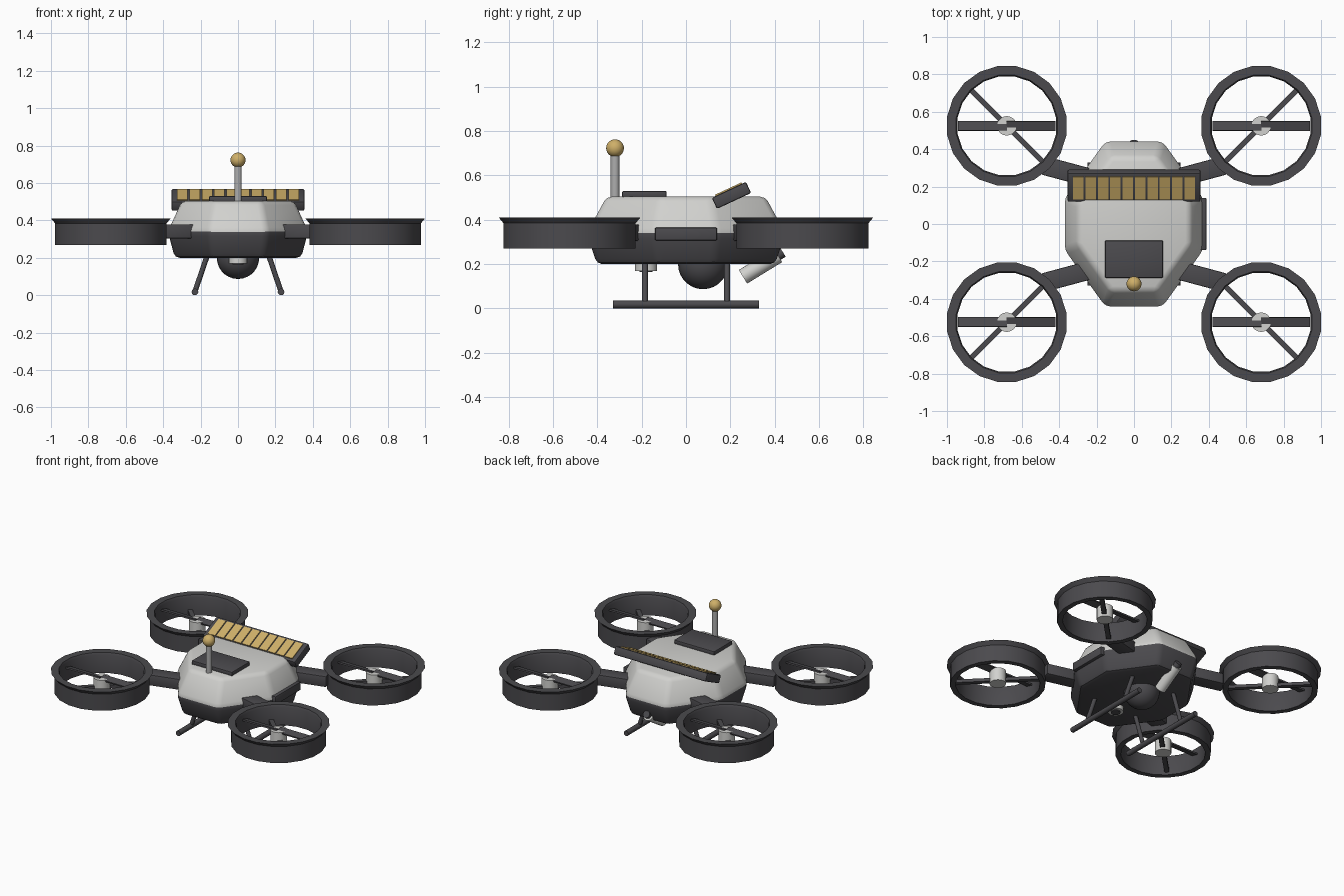
import bpy, bmesh, math
from mathutils import Vector, Matrix

if "Cube" in bpy.data.objects:
    bpy.data.objects.remove(bpy.data.objects["Cube"], do_unlink=True)


def material(name, colour):
    m = bpy.data.materials.new(name)
    m.use_nodes = True
    m.diffuse_color = (*colour, 1)
    m.node_tree.nodes["Principled BSDF"].inputs["Base Color"].default_value = (*colour, 1)
    return m


DARK = material("dark grey", (0.07, 0.068, 0.075))
LIGHT = material("light grey", (0.64, 0.64, 0.62))
METAL = material("metal grey", (0.42, 0.42, 0.42))
GOLD = material("gold", (0.62, 0.43, 0.14))


def finish(name, bm, *mats):
    """Turn a bmesh into a named, shaded object."""
    bmesh.ops.recalc_face_normals(bm, faces=bm.faces)
    mesh = bpy.data.meshes.new(name)
    bm.to_mesh(mesh)
    bm.free()
    obj = bpy.data.objects.new(name, mesh)
    bpy.context.collection.objects.link(obj)
    for m in mats:
        mesh.materials.append(m)
    bpy.ops.object.select_all(action="DESELECT")
    obj.select_set(True)
    bpy.context.view_layer.objects.active = obj
    bpy.ops.object.shade_smooth_by_angle(angle=math.radians(32))
    return obj


def box(name, centre, size, mat, rot=None, bevel=0.006):
    bm = bmesh.new()
    bmesh.ops.create_cube(bm, size=1, matrix=Matrix.Diagonal((*size, 1)))
    if bevel:
        bmesh.ops.bevel(bm, geom=bm.edges[:], offset=bevel, segments=2, affect="EDGES", profile=0.5)
    bm.transform(Matrix.Translation(centre) @ (rot or Matrix()))
    return finish(name, bm, mat)


def rod(name, start, end, radius, mat, sides=16):
    a, b = Vector(start), Vector(end)
    rot = (b - a).to_track_quat("Z", "Y").to_matrix().to_4x4()
    bm = bmesh.new()
    bmesh.ops.create_cone(bm, cap_ends=True, segments=sides, radius1=radius, radius2=radius,
                          depth=(b - a).length, matrix=Matrix.Translation((a + b) / 2) @ rot)
    return finish(name, bm, mat)


def ball(name, centre, radius, mat):
    bm = bmesh.new()
    bmesh.ops.create_uvsphere(bm, u_segments=24, v_segments=14, radius=radius,
                              matrix=Matrix.Translation(centre))
    return finish(name, bm, mat)


def lathe(name, centre, profile, steps, mat):
    """Spin a closed profile of (radius, z) around the vertical axis."""
    bm = bmesh.new()
    rings = []
    for i in range(steps):
        a = (i + 0.5) * math.tau / steps
        rings.append([bm.verts.new((centre[0] + r * math.cos(a), centre[1] + r * math.sin(a), z))
                      for r, z in profile])
    n = len(profile)
    for i in range(steps):
        p, q = rings[i], rings[(i + 1) % steps]
        for j in range(n):
            k = (j + 1) % n
            bm.faces.new((p[j], q[j], q[k], p[k]))
    return finish(name, bm, mat)


# Hull: stacked octagons, light above the waist and dark below
def hull():
    quarter = [(0.375, 0.14), (0.155, 0.447)]
    outline = [(x, y) for x, y in quarter]
    outline += [(-x, y) for x, y in reversed(quarter)]
    outline += [(-x, -y) for x, y in outline]
    waist = 0.34
    bm = bmesh.new()
    rings = [[bm.verts.new((x * s, y * s, z)) for x, y in outline]
             for z, s in ((0.2, 0.9), (waist, 1), (0.505, 0.8))]
    for low, high in zip(rings, rings[1:]):
        for i in range(8):
            j = (i + 1) % 8
            bm.faces.new((low[i], low[j], high[j], high[i]))
    bm.faces.new(rings[0][::-1])
    bm.faces.new(rings[-1])
    bmesh.ops.bevel(bm, geom=bm.edges[:], offset=0.025, segments=2, affect="EDGES", profile=0.5)
    for f in bm.faces:
        f.material_index = 0 if f.calc_center_median().z > waist else 1
    finish("hull", bm, LIGHT, DARK)


hull()
box("top_hatch", (0, -0.188, 0.515), (0.31, 0.2, 0.03), DARK)
box("left_side_pod", (0.365, 0, 0.336), (0.045, 0.28, 0.058), DARK)

# Antenna
rod("antenna_mast", (0, -0.32, 0.49), (0, -0.32, 0.71), 0.02, METAL)
ball("antenna_tip", (0, -0.32, 0.723), 0.04, GOLD)

# Tilted solar panel with a row of cells
tilt = Matrix.Rotation(math.radians(25), 4, "X")
panel = Vector((0, 0.205, 0.51))
box("solar_panel", panel, (0.71, 0.17, 0.055), DARK, tilt, 0.008)
for i in range(10):
    offset = tilt @ Vector(((i - 4.5) * 0.066, 0, 0.029))
    box(f"solar_cell_{i + 1}", panel + offset, (0.056, 0.132, 0.01), GOLD, tilt, 0)

# Underside instruments
ball("camera_dome", (0, 0.077, 0.2), 0.113, DARK)
rod("belly_sensor", (0, -0.18, 0.22), (0, -0.18, 0.17), 0.05, LIGHT, 20)
rod("belly_sensor_lens", (0, -0.18, 0.2), (0, -0.18, 0.164), 0.03, DARK, 20)
rod("rear_tube", (0, 0.257, 0.143), (0, 0.415, 0.24), 0.036, LIGHT, 20)
rod("rear_tube_cap", (0, 0.40, 0.231), (0, 0.437, 0.254), 0.024, DARK, 20)

# Landing skids
for sx, side in ((1, "left"), (-1, "right")):
    rod(f"{side}_skid", (sx * 0.23, -0.33, 0.018), (sx * 0.23, 0.33, 0.018), 0.018, DARK, 12)
    for sy, end in ((-1, "front"), (1, "rear")):
        rod(f"{side}_{end}_skid_leg", (sx * 0.23, sy * 0.185, 0.02),
            (sx * 0.16, sy * 0.185, 0.225), 0.014, DARK, 12)

# Rotor units: arm, duct, motor, brace and two pitched blades
DUCT = [(0.267, 0.27), (0.302, 0.27), (0.302, 0.385), (0.323, 0.41), (0.274, 0.41), (0.267, 0.395)]
for sx, side in ((1, "left"), (-1, "right")):
    for sy, end in ((-1, "front"), (1, "rear")):
        tag = f"{side}_{end}"
        cx, cy = sx * 0.68, sy * 0.525
        a, b = Vector((sx * 0.23, sy * 0.245, 0.342)), Vector((sx * 0.48, sy * 0.312, 0.342))
        turn = Matrix.Rotation(math.atan2(b.y - a.y, b.x - a.x), 4, "Z")
        box(f"{tag}_arm", (a + b) / 2, ((b - a).length, 0.1, 0.075), DARK, turn)
        lathe(f"{tag}_duct", (cx, cy), DUCT, 20, DARK)
        rod(f"{tag}_motor", (cx, cy, 0.275), (cx, cy, 0.365), 0.052, LIGHT, 20)
        diagonal = Matrix.Rotation(sx * sy * math.pi / 4, 4, "Z")
        box(f"{tag}_brace", (cx, cy, 0.3), (0.54, 0.03, 0.022), DARK, diagonal, 0)
        for spin in (0, 1):
            turn = Matrix.Rotation(spin * math.pi, 4, "Z")
            pitch = turn @ Matrix.Rotation(math.radians(14), 4, "X")
            centre = Vector((cx, cy, 0.362)) + turn @ Vector((0.13, 0, 0))
            box(f"{tag}_blade_{spin + 1}", centre, (0.262, 0.052, 0.01), DARK, pitch, 0)
